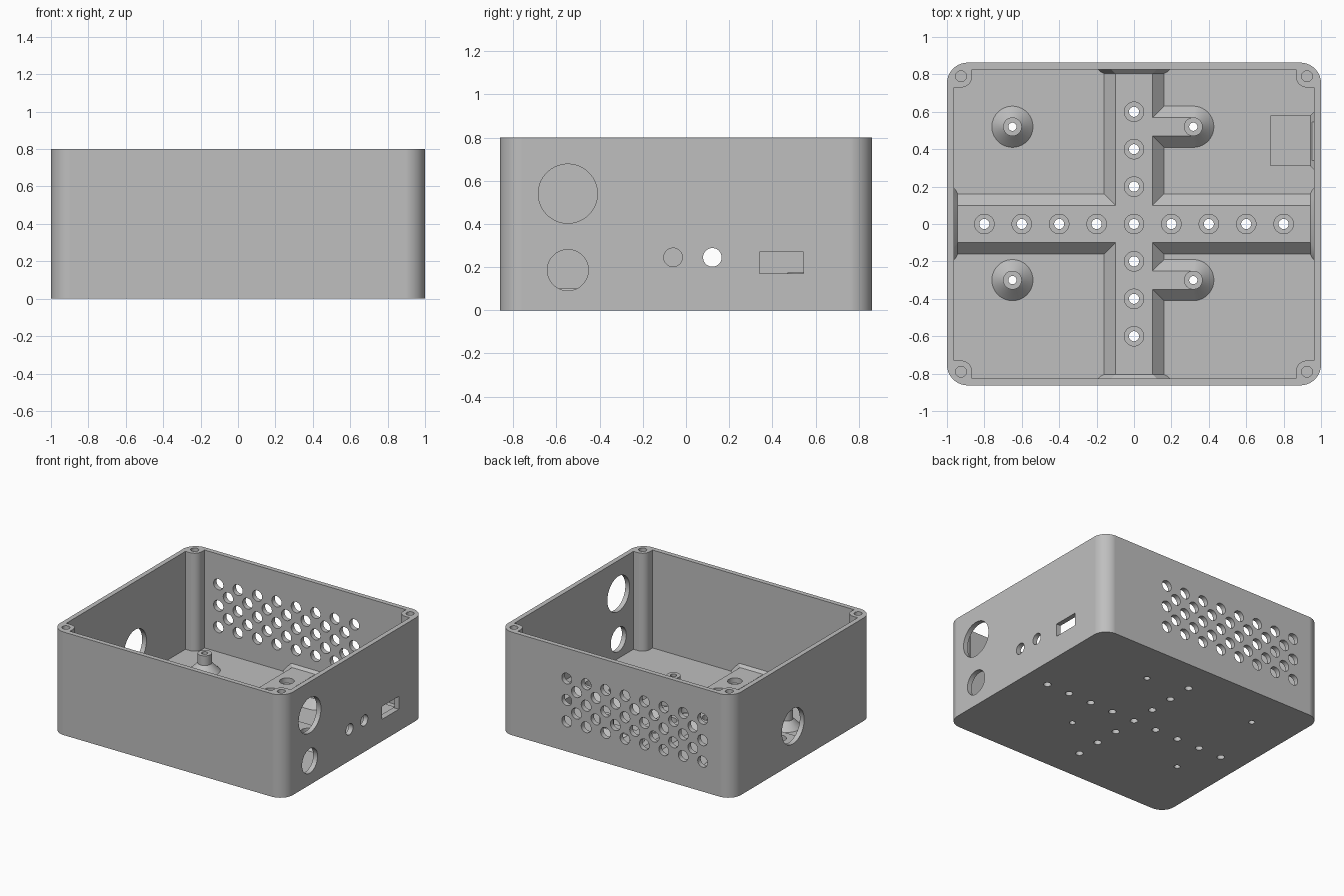
import bpy, bmesh, math

cube = bpy.data.objects.get("Cube")
if cube:
    bpy.data.objects.remove(cube, do_unlink=True)

HX, HY, HEIGHT = 1.0, 0.8625, 0.8
WALL = 0.0375
RIB_TOP = 0.1
POST_TOP = 0.175


def ring(x, y, z, r, axis=2, n=48):
    """Circle of points around the given axis."""
    pts = []
    for i in range(n):
        a = 2 * math.pi * (i + 0.5) / n
        p = [x, y, z]
        p[(axis + 1) % 3] += r * math.cos(a)
        p[(axis + 2) % 3] += r * math.sin(a)
        pts.append(tuple(p))
    return pts


def rod(x, y, z, r, axis, length):
    """Cylinder starting at a point and running along an axis."""
    end = [x, y, z]
    end[axis] += length
    return ring(x, y, z, r, axis) + ring(*end, r, axis)


def block(x0, x1, y0, y1, z0, z1):
    return [(x, y, z) for x in (x0, x1) for y in (y0, y1) for z in (z0, z1)]


def solid(name, hulls):
    """Object made of one convex solid per point list."""
    bm = bmesh.new()
    for pts in hulls:
        verts = [bm.verts.new(p) for p in pts]
        bmesh.ops.convex_hull(bm, input=verts)
    loose = [v for v in bm.verts if not v.link_faces]
    bmesh.ops.delete(bm, geom=loose, context='VERTS')
    bmesh.ops.dissolve_limit(bm, angle_limit=0.01, verts=bm.verts[:], edges=bm.edges[:])
    bmesh.ops.recalc_face_normals(bm, faces=bm.faces[:])
    mesh = bpy.data.meshes.new(name)
    bm.to_mesh(mesh)
    bm.free()
    obj = bpy.data.objects.new(name, mesh)
    bpy.context.collection.objects.link(obj)
    return obj


def activate(obj):
    bpy.ops.object.select_all(action='DESELECT')
    obj.select_set(True)
    bpy.context.view_layer.objects.active = obj


def cut(target, tool):
    """Subtract the tool from the target and discard the tool."""
    activate(target)
    mod = target.modifiers.new("cut", 'BOOLEAN')
    mod.operation = 'DIFFERENCE'
    mod.solver = 'EXACT'
    mod.object = tool
    bpy.ops.object.modifier_apply(modifier=mod.name)
    bpy.data.objects.remove(tool, do_unlink=True)


# Outer shell with rounded upright edges
R = 0.11
shell = []
for sx in (-1, 1):
    for sy in (-1, 1):
        shell += rod(sx * (HX - R), sy * (HY - R), 0, R, 2, HEIGHT)
enclosure = solid("enclosure", [shell])

# Hollow inside; everything standing in it is taken out of the hollow first
IX, IY = HX - WALL, HY - WALL
hollow = solid("hollow", [block(-IX, IX, -IY, IY, 0.04, 1.0)])
features = []

# Crossing floor ribs with sloped sides, flared where they meet the walls
def rib_section(t, grow, along_y):
    pts = []
    for s in (-1, 1):
        pts.append((t, s * (2 * RIB_TOP + grow), 0))
        pts.append((t, s * (RIB_TOP + grow), RIB_TOP + grow))
    return [(y, x, z) for x, y, z in pts] if along_y else pts


FLARE = 0.02
for along_y, inner in ((False, IX), (True, IY)):
    features.append(rib_section(-1.1, 0, along_y) + rib_section(1.1, 0, along_y))
    for s in (-1, 1):
        features.append(rib_section(s * (inner - FLARE), 0, along_y)
                        + rib_section(s * (inner + FLARE), 2 * FLARE, along_y))

# Connector shelf below the side slot
SHELF = 0.16
features.append(block(0.73, 1.1, 0.31, 0.58, 0, SHELF))
features.append(block(IX - FLARE, IX - FLARE, 0.31, 0.58, 0, SHELF)
                + block(IX + FLARE, IX + FLARE, 0.27, 0.62, 0, SHELF + 2 * FLARE))

# Board posts: free cones on one side, arms joined to the rib on the other
posts = [(x, y) for x in (-0.65, 0.317) for y in (-0.3, 0.52)]
for x, y in posts:
    foot = ring(x, y, 0, 0.15) + ring(x, y, RIB_TOP, 0.05)
    if x > 0:
        foot += ring(0, y, 0, 0.15) + ring(0, y, RIB_TOP, 0.05)
    features.append(foot)
    features.append(rod(x, y, 0, 0.05, 2, POST_TOP))

# Corner screw columns
corners = [(sx, sy) for sx in (-1, 1) for sy in (-1, 1)]
for sx, sy in corners:
    x, y = sx * 0.925, sy * 0.79
    features.append(rod(x, y, 0, 0.06, 2, 1.2)
                    + rod(x + sx * 0.2, y, 0, 0.06, 2, 1.2)
                    + rod(x, y + sy * 0.2, 0, 0.06, 2, 1.2))

for pts in features:
    cut(hollow, solid("feature", [pts]))
cut(enclosure, hollow)

# Counterbored mounting holes along the ribs
mounts = [(i * 0.2, 0) for i in range(-4, 5)]
mounts += [(0, i * 0.2) for i in range(-3, 4) if i]
cut(enclosure, solid("head_holes", [rod(x, y, 0.06, 0.052, 2, 0.08) for x, y in mounts]))

# Through holes in the floor, posts and corner columns
drills = [rod(x, y, -0.1, 0.027, 2, 0.4) for x, y in mounts]
drills += [rod(x, y, -0.1, 0.022, 2, 0.4) for x, y in posts]
drills += [rod(sx * 0.925, sy * 0.79, 0.4, 0.029, 2, 0.6) for sx, sy in corners]

# Connector openings in the two end walls
for y, z, r in ((-0.547, 0.54, 0.137), (-0.547, 0.186, 0.095),
                (-0.06, 0.245, 0.043), (0.122, 0.245, 0.043)):
    drills.append(rod(0.9, y, z, r, 0, 0.2))
drills.append(block(0.9, 1.1, 0.34, 0.545, 0.17, 0.27))
drills.append(rod(-1.1, 0.115, 0.29, 0.137, 0, 0.2))

# Staggered vent holes in the back wall
PITCH = 0.1667
for row in range(5):
    odd = row % 2
    for col in range(8 - odd):
        x = -0.746 + PITCH * (col + odd / 2)
        drills.append(rod(x, 0.75, 0.232 + row * PITCH / 2, 0.042, 1, 0.2))
cut(enclosure, solid("drills", drills))

# Plain grey plastic
grey = bpy.data.materials.new("grey_plastic")
grey.use_nodes = True
colour = (0.52, 0.52, 0.52, 1)
grey.diffuse_color = colour
grey.node_tree.nodes["Principled BSDF"].inputs["Base Color"].default_value = colour
enclosure.data.materials.clear()
enclosure.data.materials.append(grey)
for p in enclosure.data.polygons:
    p.material_index = 0

activate(enclosure)
bpy.ops.object.shade_smooth_by_angle(angle=math.radians(30))
weighted = enclosure.modifiers.new("even_shading", 'WEIGHTED_NORMAL')
weighted.keep_sharp = True
